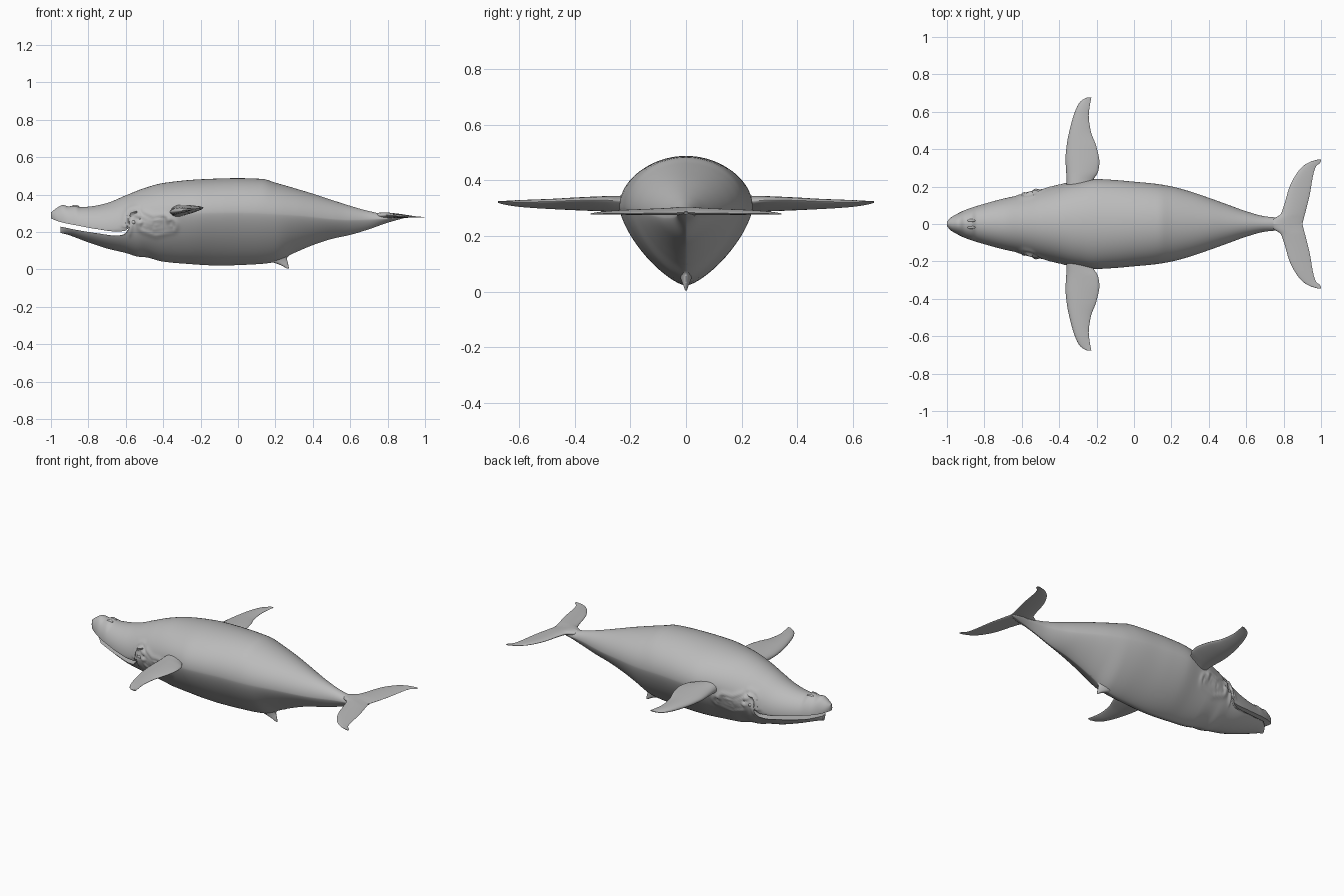
import bpy, bmesh, math

if "Cube" in bpy.data.objects:
    bpy.data.objects.remove(bpy.data.objects["Cube"])

grey = bpy.data.materials.new("whale_grey")
grey.diffuse_color = (0.5, 0.5, 0.5, 1)
grey.use_nodes = True
grey.node_tree.nodes["Principled BSDF"].inputs["Base Color"].default_value = grey.diffuse_color


def curve(*pts):
    """Smooth interpolating function through (x, value) points."""
    n = len(pts)

    def slope(i):
        if i == 0 or i == n - 1:
            a, b = (0, 1) if i == 0 else (n - 2, n - 1)
            return (pts[b][1] - pts[a][1]) / (pts[b][0] - pts[a][0])
        l = (pts[i][1] - pts[i - 1][1]) / (pts[i][0] - pts[i - 1][0])
        r = (pts[i + 1][1] - pts[i][1]) / (pts[i + 1][0] - pts[i][0])
        return 0 if l * r <= 0 else 2 * l * r / (l + r)

    def f(x):
        x = min(max(x, pts[0][0]), pts[-1][0])
        i = 0
        while i < n - 2 and x > pts[i + 1][0]:
            i += 1
        (x0, v0), (x1, v1) = pts[i], pts[i + 1]
        h = x1 - x0
        t = (x - x0) / h
        return ((2*t**3 - 3*t**2 + 1) * v0 + (t**3 - 2*t**2 + t) * h * slope(i)
                + (3*t**2 - 2*t**3) * v1 + (t**3 - t**2) * h * slope(i + 1))
    return f


# Body outlines along its length
top = curve((-1, .305), (-.97, .328), (-.935, .345), (-.905, .337), (-.87, .343), (-.84, .333),
            (-.78, .338), (-.7, .355), (-.6, .396), (-.5, .435), (-.4, .462), (-.2, .482),
            (0, .488), (.13, .484), (.2, .464), (.3, .435), (.4, .405), (.5, .372),
            (.6, .34), (.7, .312), (.8, .293), (.9, .288))
bottom = curve((-1, .2), (-.95, .195), (-.8, .145), (-.7, .112), (-.6, .088), (-.53, .068),
               (-.5, .066), (-.4, .042), (-.3, .032), (-.1, .021), (.1, .028), (.2, .04),
               (.3, .088), (.4, .13), (.5, .163), (.6, .185), (.7, .215), (.8, .25), (.9, .278))
width = curve((-1, .01), (-.985, .03), (-.95, .052), (-.9, .076), (-.8, .108), (-.7, .135),
              (-.6, .157), (-.5, .183), (-.4, .205), (-.3, .225), (-.2, .24), (-.1, .235),
              (0, .226), (.1, .217), (.2, .201), (.3, .174), (.4, .14), (.5, .104),
              (.6, .068), (.7, .041), (.76, .035), (.85, .03), (.9, .008))
middle = curve((-1, .285), (-.9, .238), (-.7, .215), (-.5, .255), (-.3, .3), (0, .305),
               (.3, .29), (.6, .265), (.8, .272), (.9, .283))
power = curve((-1, 1.8), (-.7, 1.7), (-.3, 1.45), (.3, 1.4), (.9, 1.35))
# Mouth lips, meeting at the corner
upper_lip = curve((-1, .272), (-.95, .254), (-.85, .233), (-.75, .215), (-.65, .203),
                  (-.61, .205), (-.58, .225))
lower_lip = curve((-.95, .229), (-.85, .209), (-.75, .193), (-.65, .181), (-.61, .188), (-.58, .225))

LIP_FOLD = [(-.60, .205), (-.59, .25), (-.585, .285), (-.572, .303), (-.55, .31)]
FOLDS = [[(-.53, .285), (-.46, .255), (-.4, .26)], [(-.5, .235), (-.44, .215), (-.36, .235)]]


def distance(x, z, path):
    best = 9
    for (ax, az), (bx, bz) in zip(path, path[1:]):
        dx, dz = bx - ax, bz - az
        t = min(max(((x-ax)*dx + (z-az)*dz) / (dx*dx + dz*dz), 0), 1)
        best = min(best, math.hypot(x - ax - t*dx, z - az - t*dz))
    return best


def relief(x, z):
    """Skin folds behind the mouth corner and ahead of the flippers."""
    if not -.7 < x < -.25:
        return 0
    d = distance(x, z, LIP_FOLD)
    out = -.014 * math.exp(-(d / .008)**2) + .007 * math.exp(-((d - .022) / .013)**2)
    if x < -.58:
        out *= max(0, 1 - (-.58 - x) / .08) if z > .225 else 0
    for path in FOLDS:
        d = distance(x, z, path)
        out += .008 * math.exp(-(d / .02)**2) - .007 * math.exp(-((d - .03) / .015)**2)
    return out


SEG = 112


def ring(x, low=-9, high=9, scale=1):
    pts = []
    for i in range(SEG):
        a = 2 * math.pi * i / SEG
        c, s = math.cos(a), math.sin(a)
        e = 1 if s >= 0 else 2 / power(x)
        y = math.copysign(abs(c)**e, c) * width(x) * scale
        z = middle(x) + (s * (top(x) - middle(x)) if s >= 0
                         else -abs(s)**e * (middle(x) - bottom(x)))
        if abs(c) > .1:
            y += math.copysign(relief(x, z), c)
        pts.append((x, y, min(max(z, low), high)))
    return pts


def loft(bm, rings, caps=(True, True)):
    rows = [[bm.verts.new(p) for p in r] for r in rings]
    n = len(rows[0])
    for a, b in zip(rows, rows[1:]):
        for i in range(n):
            bm.faces.new((a[i], a[(i+1) % n], b[(i+1) % n], b[i]))
    for use, r in zip(caps, (rows[0], rows[-1])):
        if use:
            bm.faces.new(r)


def finish(bm, name, mirror=False):
    bmesh.ops.recalc_face_normals(bm, faces=bm.faces)
    me = bpy.data.meshes.new(name)
    bm.to_mesh(me)
    bm.free()
    me.materials.append(grey)
    ob = bpy.data.objects.new(name, me)
    bpy.context.collection.objects.link(ob)
    if mirror:
        ob.modifiers.new("mirror", 'MIRROR').use_axis = (False, True, False)
    bpy.ops.object.select_all(action='DESELECT')
    ob.select_set(True)
    bpy.context.view_layer.objects.active = ob
    bpy.ops.object.shade_smooth_by_angle(angle=math.radians(45))
    return ob


def span(a, b, n):
    return [a + (b - a) * i / n for i in range(n + 1)]


# Body with upper and lower jaws joined at the mouth corner
bm = bmesh.new()
loft(bm, [ring(x) for x in span(-.58, -.25, 56) + span(-.25, .9, 70)[1:]], (False, True))
loft(bm, [ring(x, low=upper_lip(x)) for x in span(-1, -.58, 60)], (True, False))
loft(bm, [ring(x, high=lower_lip(x), scale=min(1, math.sqrt((x + .958) / .07)))
          for x in span(-.95, -.58, 54)], (True, False))
bmesh.ops.remove_doubles(bm, verts=bm.verts, dist=.00005)
finish(bm, "body")


def blade(name, lead, trail, thick, stations, place, mirror=True):
    """Lens-section fin; place(s, x, t) maps span, chord and thickness to a point."""
    bm = bmesh.new()
    rings = []
    for s in stations:
        mid, half = (lead(s) + trail(s)) / 2, (trail(s) - lead(s)) / 2
        r = []
        for i in range(28):
            a = 2 * math.pi * i / 28
            taper = 1 - .35 * math.cos(a)
            r.append(place(s, mid + half * math.cos(a), thick(s) * math.sin(a) * taper))
        rings.append(r)
    loft(bm, rings)
    return finish(bm, name, mirror)


# Flippers
blade("flippers",
      curve((.15, -.36), (.22, -.36), (.35, -.366), (.42, -.36), (.52, -.34), (.62, -.308),
            (.66, -.282), (.677, -.25)),
      curve((.15, -.23), (.22, -.225), (.28, -.192), (.33, -.185), (.41, -.2), (.5, -.232),
            (.58, -.242), (.64, -.235), (.677, -.228)),
      curve((.15, .034), (.25, .027), (.45, .018), (.6, .011), (.677, .003)),
      span(.15, .677, 44),
      lambda s, x, t: (x, s, .318 + t + (x + .28) * .12))

# Tail flukes
blade("tail_flukes",
      curve((0, .72), (.03, .75), (.05, .782), (.1, .802), (.2, .832), (.27, .87),
            (.31, .905), (.335, .947), (.344, .98)),
      curve((0, .9), (.05, .913), (.15, .938), (.27, .96), (.31, .974), (.33, .998), (.344, 1.0)),
      curve((0, .014), (.1, .011), (.25, .007), (.344, .002)),
      span(0, .344, 36),
      lambda s, x, t: (x, s, .29 - .06 * max(0, x - .8) + t))

# Small hooked fin under the belly
blade("belly_fin",
      curve((.004, .262), (.02, .235), (.045, .17), (.1, .1)),
      curve((.004, .273), (.02, .27), (.06, .262), (.085, .29), (.1, .33)),
      curve((.004, .003), (.03, .012), (.06, .024), (.1, .04)),
      span(.004, .1, 16),
      lambda s, x, t: (x, t, s), mirror=False)


# Side bulges: eyes and paired blowhole ridges
def bead(name, loc, size):
    bm = bmesh.new()
    bmesh.ops.create_uvsphere(bm, u_segments=20, v_segments=12, radius=1)
    for v in bm.verts:
        v.co = [l + c * s for l, c, s in zip(loc, v.co, size)]
    finish(bm, name, True)


bead("eyes", (-.557, width(-.557) - .002, .252), (.012, .009, .01))
bead("blowhole_ridges", (-.87, .018, .332), (.022, .009, .013))
